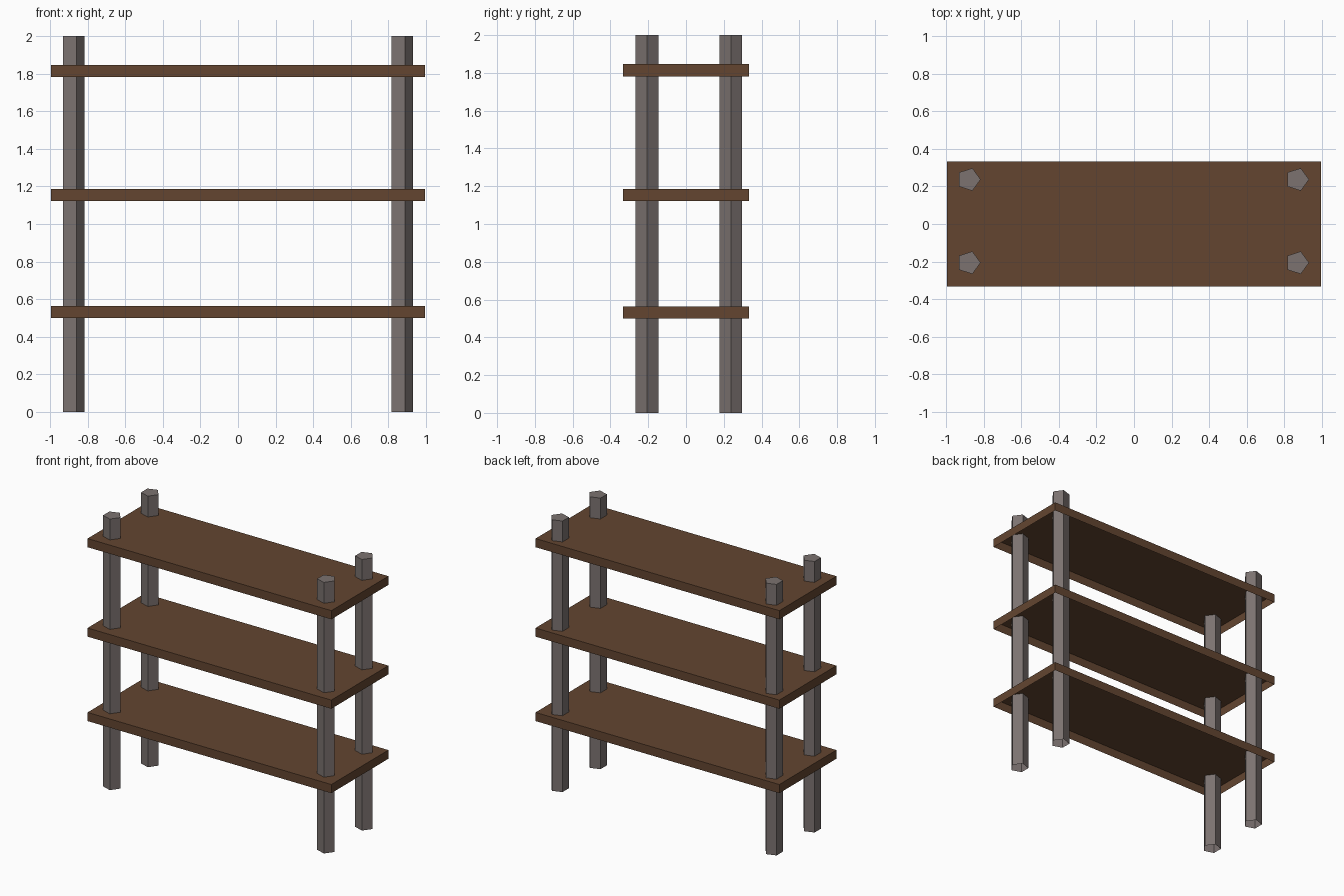
import bpy, bmesh, math

if "Cube" in bpy.data.objects:
    bpy.data.objects.remove(bpy.data.objects["Cube"])


def material(name, rgb):
    m = bpy.data.materials.new(name)
    m.diffuse_color = (*rgb, 1)
    m.use_nodes = True
    m.node_tree.nodes["Principled BSDF"].inputs["Base Color"].default_value = m.diffuse_color
    return m


wood = material("brown wood", (0.125, 0.060, 0.030))
metal = material("grey post", (0.200, 0.170, 0.163))


def open_prism(name, outline, z0, z1, mat):
    """Extruded outline with a top cap and an open underside."""
    bm = bmesh.new()
    low = [bm.verts.new((x, y, z0)) for x, y in outline]
    high = [bm.verts.new((x, y, z1)) for x, y in outline]
    n = len(outline)
    for i in range(n):
        j = (i + 1) % n
        bm.faces.new((low[i], low[j], high[j], high[i]))
    bm.faces.new(high)
    me = bpy.data.meshes.new(name)
    bm.to_mesh(me)
    bm.free()
    me.materials.append(mat)
    ob = bpy.data.objects.new(name, me)
    bpy.context.collection.objects.link(ob)
    return ob


# Shelves: thin boards, hollow underneath
W, D, T = 0.995, 0.333, 0.064
board = [(-W, -D), (W, -D), (W, D), (-W, D)]
for label, z in (("lower", 0.499), ("middle", 1.122), ("upper", 1.782)):
    open_prism(label + "_shelf", board, z, z + T, wood)

# Posts: five-sided, one corner pointing to +x
R = 0.0635
for side, px in (("left", -0.880), ("right", 0.868)):
    for end, py in (("front", -0.206), ("back", 0.237)):
        ring = [(px + R * math.cos(i * math.tau / 5),
                 py + R * math.sin(i * math.tau / 5)) for i in range(5)]
        open_prism(f"{end}_{side}_post", ring, 0.0, 2.0, metal)
